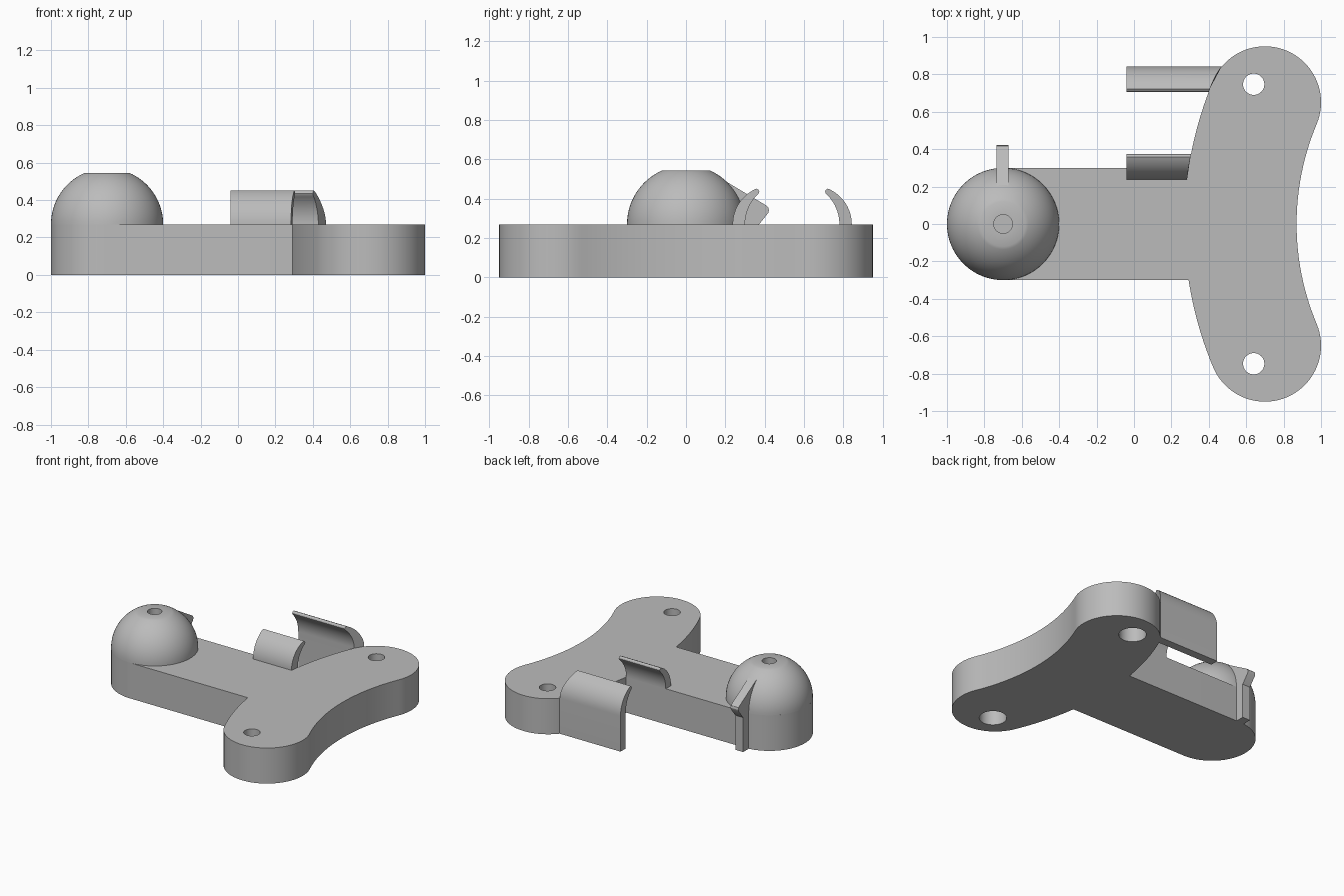
import bpy, bmesh, math
from math import sin, cos, radians, sqrt

if "Cube" in bpy.data.objects:
    bpy.data.objects.remove(bpy.data.objects["Cube"])

H = 0.27            # plate thickness
R = 0.30            # radius of all rounded ends
CX = 2.25           # centre of the crossbar's sweeping arcs
LX, LY = 0.70, 0.65  # centre of the crossbar lobes
MID = math.hypot(CX - LX, LY)
TILT = math.atan2(LY, CX - LX)

grey = bpy.data.materials.new("plain_grey")
grey.diffuse_color = (0.5, 0.5, 0.5, 1)
grey.use_nodes = True
grey.node_tree.nodes["Principled BSDF"].inputs["Base Color"].default_value = grey.diffuse_color


def finish(bm, name):
    bmesh.ops.recalc_face_normals(bm, faces=bm.faces)
    me = bpy.data.meshes.new(name)
    bm.to_mesh(me)
    bm.free()
    me.materials.append(grey)
    ob = bpy.data.objects.new(name, me)
    bpy.context.collection.objects.link(ob)
    return ob


def smooth(ob):
    bpy.ops.object.select_all(action='DESELECT')
    ob.select_set(True)
    bpy.context.view_layer.objects.active = ob
    bpy.ops.object.shade_smooth_by_angle(angle=radians(30))


def loft(name, ring_a, ring_b):
    """Solid between two matching outlines."""
    bm = bmesh.new()
    a = [bm.verts.new(p) for p in ring_a]
    b = [bm.verts.new(p) for p in ring_b]
    bm.faces.new(a)
    bm.faces.new(b)
    for i in range(len(a)):
        j = (i + 1) % len(a)
        bm.faces.new((a[i], a[j], b[j], b[i]))
    return finish(bm, name)


def lathe(name, profile, x, y, steps=64):
    bm = bmesh.new()
    vs = [bm.verts.new((x + r, y, z)) for r, z in profile]
    es = [bm.edges.new(p) for p in zip(vs, vs[1:])]
    bmesh.ops.spin(bm, geom=vs + es, cent=(x, y, 0), axis=(0, 0, 1),
                   angle=2 * math.pi, steps=steps)
    bmesh.ops.remove_doubles(bm, verts=bm.verts, dist=1e-5)
    return finish(bm, name)


def arc(cx, cy, r, a0, a1, n):
    return [(cx + r * cos(a0 + (a1 - a0) * i / n),
             cy + r * sin(a0 + (a1 - a0) * i / n)) for i in range(n + 1)]


def crossbar_edge(y):
    """X of the crossbar's inner side at a given y."""
    if abs(y) < (MID + R) * sin(TILT):
        return CX - sqrt((MID + R) ** 2 - y * y)
    return LX - sqrt(R * R - (abs(y) - LY) ** 2)


# Plate: half outline from the round stem end to the crossbar middle, mirrored
pi = math.pi
half = arc(-0.7, 0, R, pi, pi / 2, 24)
half += arc(CX, 0, MID + R, pi - math.asin(R / (MID + R)), pi - TILT, 14)
half += arc(LX, LY, R, pi - TILT, -TILT, 40)[1:]
half += arc(CX, 0, MID - R, pi - TILT, pi, 16)[1:]
outline = half + [(x, -y) for x, y in half[-2:0:-1]]
plate = loft("plate", [(x, y, 0) for x, y in outline], [(x, y, H) for x, y in outline])

# Screw holes, wider from below
for s in (1, -1):
    cutter = lathe("screw_hole_cutter",
                   [(0, -0.1), (0.095, -0.1), (0.095, 0.12), (0.057, 0.12), (0.057, 0.5), (0, 0.5)],
                   0.64, s * 0.747, 40)
    mod = plate.modifiers.new("screw_hole", 'BOOLEAN')
    mod.operation = 'DIFFERENCE'
    mod.solver = 'EXACT'
    mod.object = cutter
    bpy.context.view_layer.objects.active = plate
    bpy.ops.object.modifier_apply(modifier=mod.name)
    bpy.data.objects.remove(cutter)
smooth(plate)

# Dome with flat top and blind hole
top = math.acos(0.12 / R)
profile = arc(0, H, R, 0, top, 20) + [(0.05, 0.545), (0.05, 0.42), (0, 0.42)]
smooth(lathe("dome", profile, -0.7, 0))

# Fin on the back of the dome
fin = [(0.15, 0.52), (0.15, 0.1), (0.29, 0.1), (0.29, 0), (0.365, 0), (0.365, 0.262),
       (0.418, 0.328), (0.422, 0.342), (0.418, 0.357), (0.405, 0.368)]
smooth(loft("fin", [(-0.735, y, z) for y, z in fin], [(-0.67, y, z) for y, z in fin]))


# Pair of curved clip jaws that end against the crossbar
def clip_jaw(name, base, flip):
    outer = arc(0.237 + 0.197, H, 0.197, pi, pi - 1.12, 12)
    inner = arc(0.30 + 0.213, H, 0.213, pi - 0.83, pi, 12)
    prof = [(0.237, base)] + outer + [(0.359, 0.452), (0.369, 0.445), (0.373, 0.436)]
    prof += inner + [(0.30, base)]
    if flip:
        prof = [(1.08 - y, z) for y, z in prof]
    smooth(loft(name, [(-0.04, y, z) for y, z in prof],
                [(crossbar_edge(y), y, z) for y, z in prof]))


clip_jaw("inner_clip_jaw", 0.2, False)
clip_jaw("outer_clip_jaw", 0.0, True)
